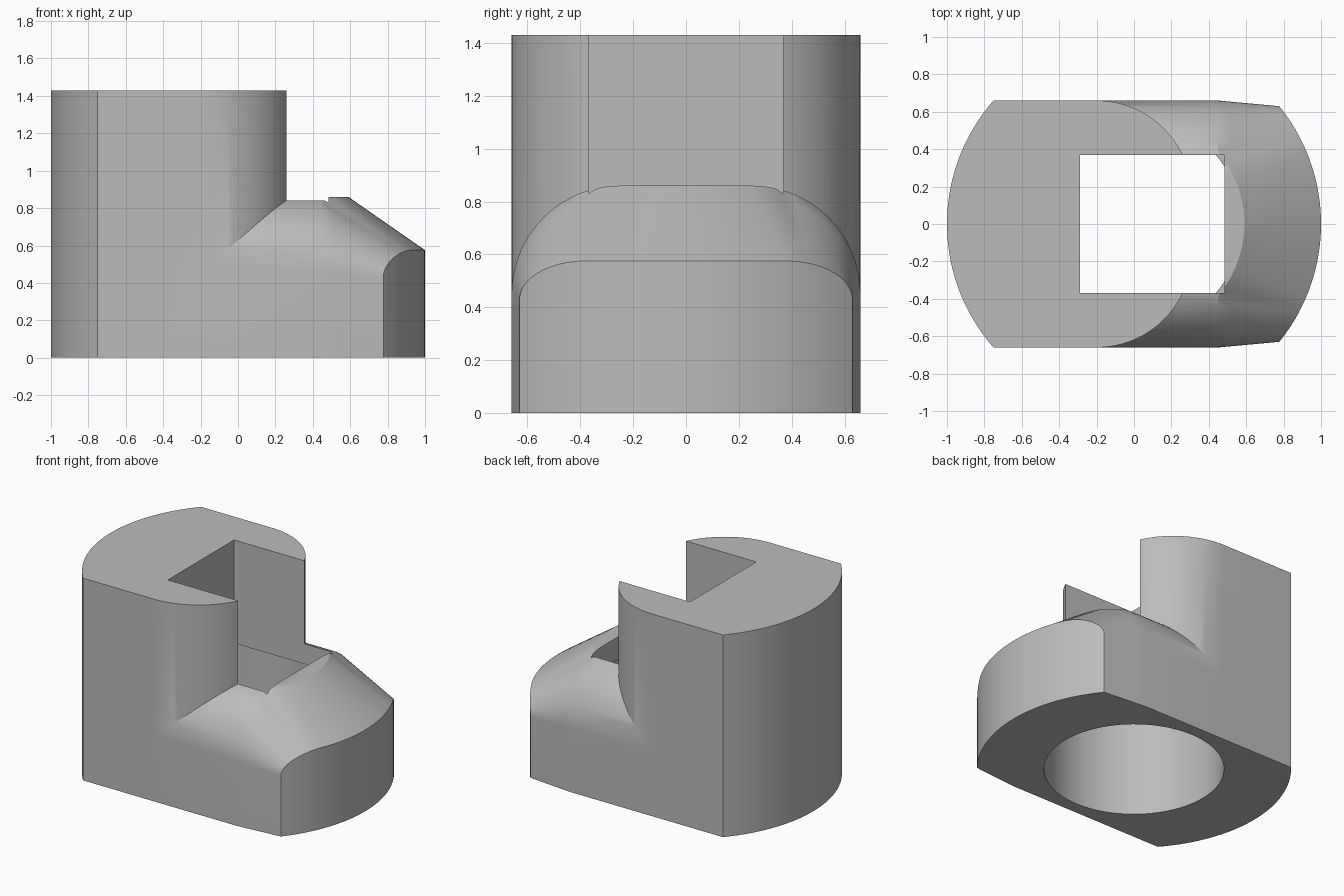
import bpy, bmesh, math

cube = bpy.data.objects.get("Cube")
if cube:
    bpy.data.objects.remove(cube)

grey = bpy.data.materials.new("plain_grey")
grey.use_nodes = True
GREY = (0.5, 0.5, 0.5, 1)
grey.diffuse_color = GREY
grey.node_tree.nodes["Principled BSDF"].inputs["Base Color"].default_value = GREY

HALF, RIDGE, TOP = 0.66, 0.59, 1.43


def finish(name, bm):
    bmesh.ops.recalc_face_normals(bm, faces=bm.faces)
    mesh = bpy.data.meshes.new(name)
    bm.to_mesh(mesh)
    bm.free()
    obj = bpy.data.objects.new(name, mesh)
    bpy.context.collection.objects.link(obj)
    mesh.materials.append(grey)
    return obj


def prism(name, outline, z0, z1):
    bm = bmesh.new()
    face = bm.faces.new([bm.verts.new((x, y, z0)) for x, y in outline])
    up = bmesh.ops.extrude_face_region(bm, geom=[face])["geom"]
    bmesh.ops.translate(bm, vec=(0, 0, z1 - z0),
                        verts=[v for v in up if isinstance(v, bmesh.types.BMVert)])
    return finish(name, bm)


def arc(cx, cy, r, a0, a1, n):
    return [(cx + r * math.cos(a0 + (a1 - a0) * i / n),
             cy + r * math.sin(a0 + (a1 - a0) * i / n)) for i in range(n + 1)]


def section(flat, ry, shoulder, rz, n=20):
    """Rounded top cross-section as (y, z) from one side to the other."""
    half = [(flat + ry * math.cos(a), shoulder + rz * math.sin(a))
            for a in (math.pi / 2 * i / n for i in range(n + 1))]
    middle = [(flat * (1 - i / 10), shoulder + rz) for i in range(1, 20)]
    return half + middle + [(-y, z) for y, z in reversed(half)]


def boolean(target, tool, operation):
    mod = target.modifiers.new(operation, 'BOOLEAN')
    mod.operation, mod.object, mod.solver = operation, tool, 'EXACT'
    bpy.context.view_layer.objects.active = target
    bpy.ops.object.modifier_apply(modifier=mod.name)
    bpy.data.objects.remove(tool)


# Tower: round back, flat sides, rounded front corners
quarter = arc(-0.2, 0.15, 0.51, math.pi / 2, math.asin(0.205 / 0.51), 20)
back = math.asin(HALF)
outline = quarter + [(x, -y) for x, y in reversed(quarter)]
outline += arc(0, 0, 1, math.pi + back, math.pi - back, 40)
body = prism("housing", outline, 0, TOP)

# Sloped nose: loft from the rounded body section to the curved front wall
ridge = section(0.25, HALF - 0.25, 0.45, 0.41)
front = section(0.38, 0.25, 0.43, 0.145)
rows = [[(-0.4, y, z) for y, z in ridge]]
edge = [(max(0.45, math.sqrt(max(0, RIDGE ** 2 - y * y))), y, z) for y, z in ridge]
tip = [(math.sqrt(1 - y * y), y, z) for y, z in front]
for k in range(7):
    t = k / 6
    rows.append([tuple(p + (q - p) * t for p, q in zip(a, b)) for a, b in zip(edge, tip)])
bm = bmesh.new()
grid = [[bm.verts.new(p) for p in row] for row in rows]
for a, b in zip(grid, grid[1:]):
    for i in range(len(a) - 1):
        bm.faces.new((a[i], a[i + 1], b[i + 1], b[i]))
rim = grid[0] + [r[-1] for r in grid[1:-1]] + grid[-1][::-1] + [r[0] for r in grid[-2:0:-1]]
base = [bm.verts.new((v.co.x, v.co.y, 0)) for v in rim]
for i in range(len(rim)):
    j = (i + 1) % len(rim)
    bm.faces.new((rim[i], rim[j], base[j], base[i]))
bm.faces.new(base)
boolean(body, finish("nose", bm), 'UNION')

# Square pocket from above, round bore from below
pocket = [(-0.29, -0.37), (0.485, -0.37), (0.485, 0.37), (-0.29, 0.37)]
boolean(body, prism("pocket_cutter", pocket, 0.3, 2), 'DIFFERENCE')
bore = arc(0, 0, 0.573, 0, math.tau, 96)[:-1]
boolean(body, prism("bore_cutter", bore, -0.2, 0.7), 'DIFFERENCE')

bpy.ops.object.select_all(action='DESELECT')
body.select_set(True)
bpy.context.view_layer.objects.active = body
bpy.ops.object.shade_smooth_by_angle(angle=math.radians(25))
